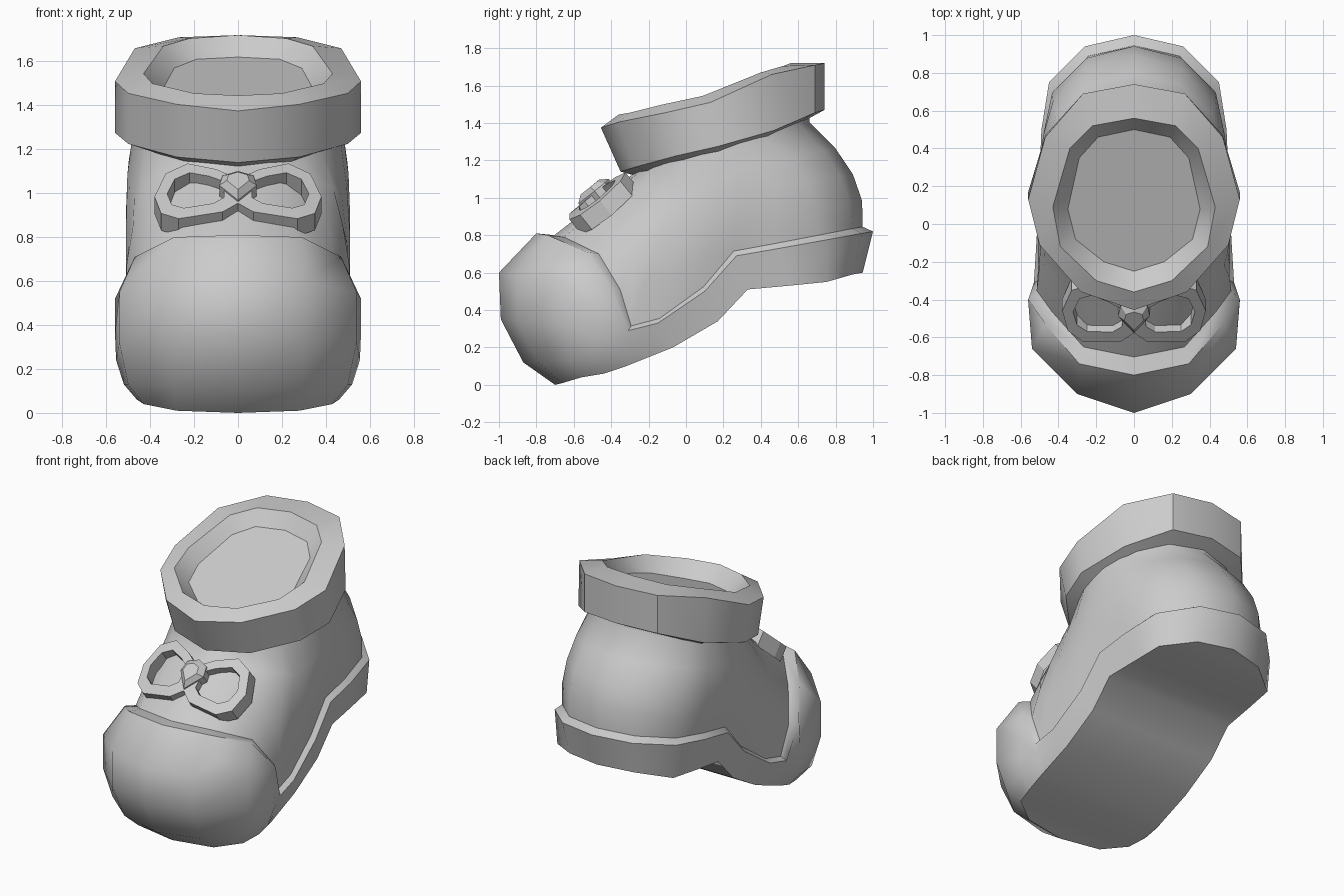
import bpy, bmesh, math
from mathutils import Vector

if "Cube" in bpy.data.objects:
    bpy.data.objects.remove(bpy.data.objects["Cube"])


def loft(name, rings, cap_end=False, strip_end=False, angle=50):
    """Skin a list of equal-length closed rings."""
    bm = bmesh.new()
    vs = [[bm.verts.new(p) for p in ring] for ring in rings]
    n = len(rings[0])
    for a, b in zip(vs, vs[1:]):
        for i in range(n):
            j = (i + 1) % n
            bm.faces.new((a[i], a[j], b[j], b[i]))
    end = vs[-1]
    if cap_end:
        bm.faces.new(end)
    if strip_end:  # fill with strips running from side to side
        for i in range(n // 2):
            quad = [end[i], end[i + 1], end[(n - i - 1) % n], end[(n - i) % n]]
            bm.faces.new(list(dict.fromkeys(quad)))
    bmesh.ops.recalc_face_normals(bm, faces=bm.faces)
    me = bpy.data.meshes.new(name)
    bm.to_mesh(me)
    bm.free()
    ob = bpy.data.objects.new(name, me)
    bpy.context.collection.objects.link(ob)
    bpy.ops.object.select_all(action='DESELECT')
    ob.select_set(True)
    bpy.context.view_layer.objects.active = ob
    bpy.ops.object.shade_smooth_by_angle(angle=math.radians(angle))
    return ob


def mirror(half):
    """Complete a half ring that runs from back centre to front centre."""
    return list(half) + [(-x, y, z) for x, y, z in reversed(half[1:-1])]


# Sole wall: top point and bottom point per column, heel to arch
wall = [
    ((0, 1.0, .82), (0, .945, .60)),
    ((.26, .94, .81), (.24, .89, .59)),
    ((.45, .75, .775), (.43, .75, .55)),
    ((.49, .5, .73), (.45, .55, .53)),
    ((.50, .27, .69), (.47, .33, .51)),
    ((.505, .10, .50), (.47, .17, .34)),
    ((.52, -.15, .33), (.47, -.07, .20)),
    ((.53, -.31, .29), (.47, -.32, .10)),
]
columns = [[tuple(Vector(t).lerp(Vector(b), k / 4)) for k in range(5)] for t, b in wall]
# Toe cap columns, side to front centre
columns += [
    [(.56, -.40, .52), (.56, -.41, .36), (.555, -.42, .24), (.52, -.43, .13), (.46, -.44, .06)],
    [(.47, -.53, .71), (.54, -.66, .55), (.54, -.66, .32), (.50, -.62, .13), (.43, -.56, .04)],
    [(.29, -.74, .80), (.30, -.90, .59), (.30, -.90, .34), (.29, -.79, .12), (.28, -.66, .01)],
    [(0, -.80, .81), (0, -1.0, .60), (0, -.99, .35), (0, -.87, .12), (0, -.70, 0)],
]


def rim(p):
    x, y, z = p
    return (x * .94, y * .945, z + .025) if y > -.35 else (x * .92, y * .88, z - .01)


rim_row = [rim(c[0]) for c in columns]
rows = [rim_row] + [[c[k] for c in columns] for k in range(5)]
loft("sole_and_toe_cap", [mirror(r) for r in rows], strip_end=True)

# Upper: from the sole rim to a tilted ankle oval
angles = [0, 28, 52, 66, 80, 92, 104, 116, 128, 143, 162, 180]
upper = []
for t in (0, .25, .5, .75, 1, 1.1):
    bulge = 4 * t * (1 - t) if t < 1 else 0
    ring = []
    for p, a in zip(rim_row, angles):
        s, c = math.sin(math.radians(a)), math.cos(math.radians(a))
        y = .2 + .46 * c
        q = Vector(p).lerp(Vector((.48 * s, y, 1.275 + .13 * c)), min(t, 1))
        q.x *= 1 + .07 * bulge
        q.y += .09 * bulge * max(0, c)
        q.z += .06 if t > 1 else 0
        ring.append(tuple(q))
    upper.append(mirror(ring))
loft("boot_upper", upper, cap_end=True)

# Cuff: underside, outer wall, rim and sunken floor
low = [(0, .74, 1.47), (.27, .69, 1.455), (.47, .47, 1.36), (.56, .17, 1.275),
       (.5, -.05, 1.225), (.28, -.27, 1.165), (0, -.35, 1.14)]
top = [(0, .74, 1.72), (.27, .69, 1.71), (.47, .46, 1.66), (.56, .13, 1.51),
       (.5, -.11, 1.455), (.28, -.36, 1.405), (0, -.455, 1.375)]
inner = [(0, .56, 1.72), (.22, .52, 1.705), (.34, .40, 1.67), (.43, .09, 1.545),
         (.39, -.12, 1.50), (.2, -.30, 1.455), (0, -.36, 1.445)]
floor = [(0, .5, 1.62), (.19, .46, 1.61), (.29, .35, 1.57), (.35, .08, 1.46),
         (.31, -.08, 1.41), (.16, -.2, 1.37), (0, -.25, 1.36)]
under = [(x * .8, .2 + (y - .2) * .8, z - .03 - .04 * max(0, y)) for x, y, z in low]
loft("cuff", [mirror(r) for r in (under, low, top, inner, floor)], cap_end=True, angle=38)

# Bow: drawn flat, then laid on the sloping instep
origin = Vector((0, -.46, .985))
along, normal = Vector((0, .78, .63)), Vector((0, -.63, .78))


def lay(pts, height, side=1):
    return [tuple(origin + Vector((side * x, 0, 0)) + along * v
                  + normal * (height - .35 * x * x)) for x, v in pts]


loop = [(0, -.11), (.07, -.17), (.27, -.19), (.35, -.13), (.38, 0),
        (.33, .15), (.23, .2), (.1, .14), (0, .07)]
hole = [(.2 + (x - .2) * .68, .01 + (v - .01) * .64) for x, v in loop]
for label, side in (("right", 1), ("left", -1)):
    loft("bow_loop_" + label, [lay(loop, -.05, side), lay(loop, .05, side),
                               lay(hole, .05, side), lay(hole, -.05, side)], angle=30)

knot = [(0, -.1), (.085, .01), (.07, .08), (0, .11), (-.07, .08), (-.085, .01)]
small = [(x * .6, v * .6) for x, v in knot]
loft("bow_knot", [lay(knot, -.02), lay(knot, .06), lay(small, .09)], cap_end=True, angle=20)
